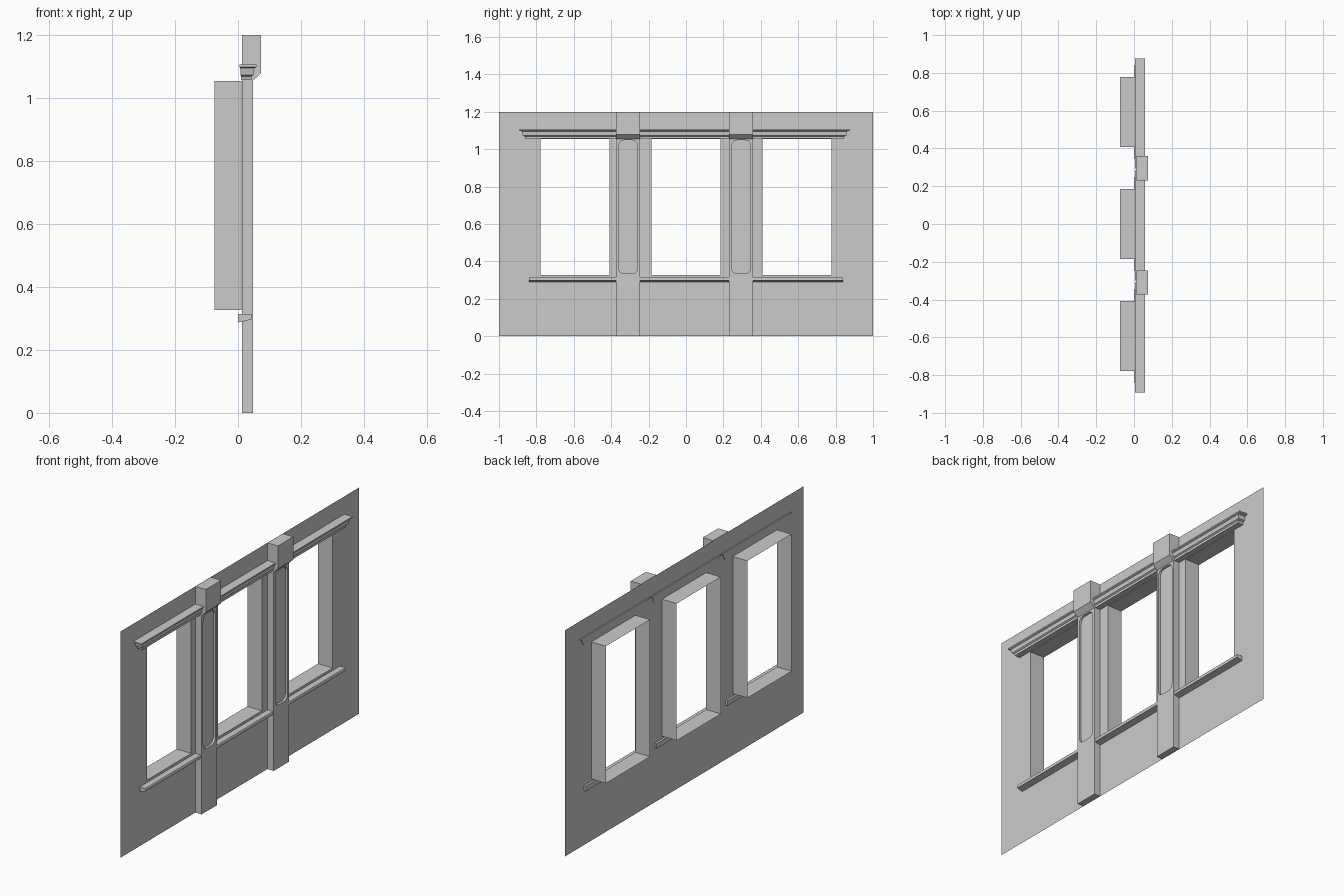
import bpy, bmesh, math

if "Cube" in bpy.data.objects:
    bpy.data.objects.remove(bpy.data.objects["Cube"])

WALL_X, BACK_X = 0.011, -0.075
SILL_Z, HEAD_Z, TOP_Z = 0.327, 1.054, 1.2
WINDOW_YS, HALF_W = (-0.593, 0.0, 0.593), 0.185
PILASTER_YS, PIL_HALF = (-0.309, 0.295), 0.064


def finish(bm, name, recalc=True):
    bmesh.ops.remove_doubles(bm, verts=bm.verts, dist=1e-5)
    if recalc:
        bmesh.ops.recalc_face_normals(bm, faces=bm.faces)
    mesh = bpy.data.meshes.new(name)
    bm.to_mesh(mesh)
    bm.free()
    obj = bpy.data.objects.new(name, mesh)
    bpy.context.collection.objects.link(obj)
    return obj


def loft(name, rings):
    """Closed solid through a series of matching point rings."""
    bm = bmesh.new()
    vs = [[bm.verts.new(p) for p in ring] for ring in rings]
    n = len(vs[0])
    for a, b in zip(vs, vs[1:]):
        for i in range(n):
            j = (i + 1) % n
            bm.faces.new((a[i], a[j], b[j], b[i]))
    bm.faces.new(vs[0][::-1])
    bm.faces.new(vs[-1])
    return finish(bm, name)


def extrude_y(name, profile, y0, y1):
    return loft(name, [[(x, y, z) for x, z in profile] for y in (y0, y1)])


def rounded_rect(x, yc, y_half, z0, z1, r, steps=6):
    pts = []
    corners = ((yc + y_half - r, z1 - r), (yc - y_half + r, z1 - r),
               (yc - y_half + r, z0 + r), (yc + y_half - r, z0 + r))
    for k, (cy, cz) in enumerate(corners):
        for s in range(steps + 1):
            a = math.pi / 2 * (k + s / steps)
            pts.append((x, cy + r * math.cos(a), cz + r * math.sin(a)))
    return pts


# Thin wall sheet with three openings and deep window reveals behind it
bm = bmesh.new()
ys = [-1.0] + [c + s * HALF_W for c in WINDOW_YS for s in (-1, 1)] + [1.0]
zs = [0.0, SILL_Z, HEAD_Z, TOP_Z]
for i in range(len(ys) - 1):
    for k in range(3):
        y0, y1, z0, z1 = ys[i], ys[i + 1], zs[k], zs[k + 1]
        c = [(y0, z0), (y1, z0), (y1, z1), (y0, z1)]
        if i % 2 == 1 and k == 1:
            for (ya, za), (yb, zb) in zip(c, c[1:] + c[:1]):
                quad = ((WALL_X, ya, za), (WALL_X, yb, zb),
                        (BACK_X, yb, zb), (BACK_X, ya, za))
                bm.faces.new([bm.verts.new(p) for p in quad])
        else:
            bm.faces.new([bm.verts.new((WALL_X, y, z)) for y, z in c])
finish(bm, "wall_with_reveals", recalc=False)

# Pilasters with a flared block on top and a sunken rounded panel
pil_profile = [(0.012, 0), (0.048, 0), (0.048, 1.055), (0.073, 1.079),
               (0.073, TOP_Z), (0.012, TOP_Z)]
for n, yc in enumerate(PILASTER_YS, 1):
    pil = extrude_y(f"pilaster_{n}", pil_profile, yc - PIL_HALF, yc + PIL_HALF)
    cutter = loft("panel_cutter", [rounded_rect(x, yc, 0.051, 0.335, 1.048, 0.03)
                                   for x in (0.036, 0.06)])
    cutter.hide_render = True
    mod = pil.modifiers.new("panel", 'BOOLEAN')
    mod.operation, mod.solver, mod.object = 'DIFFERENCE', 'EXACT', cutter
    bpy.context.view_layer.objects.active = pil
    bpy.ops.object.modifier_apply(modifier=mod.name)
    bpy.data.objects.remove(cutter)

# Cornice steps: height, back x, front x, half length
cornice_steps = [(1.057, 0.0095, 0.042, 0.259), (1.069, 0.0095, 0.043, 0.262),
                 (1.074, 0.008, 0.050, 0.272), (1.095, 0.007, 0.052, 0.276),
                 (1.099, 0.005, 0.059, 0.291), (1.106, 0.005, 0.059, 0.291)]
sill_profile = [(0.0, 0.287), (0.043, 0.297), (0.045, 0.300),
                (0.045, 0.311), (0.043, 0.314), (0.0, 0.314)]
for n, yc in enumerate(WINDOW_YS, 1):
    # Moulded cornice over each window
    cy = yc - 0.008
    loft(f"cornice_{n}", [[(x0, cy - h, z), (x1, cy - h, z),
                           (x1, cy + h, z), (x0, cy + h, z)]
                          for z, x0, x1, h in cornice_steps])
    # Sill with a sloping underside
    extrude_y(f"sill_{n}", sill_profile, yc - 0.246, yc + 0.246)
